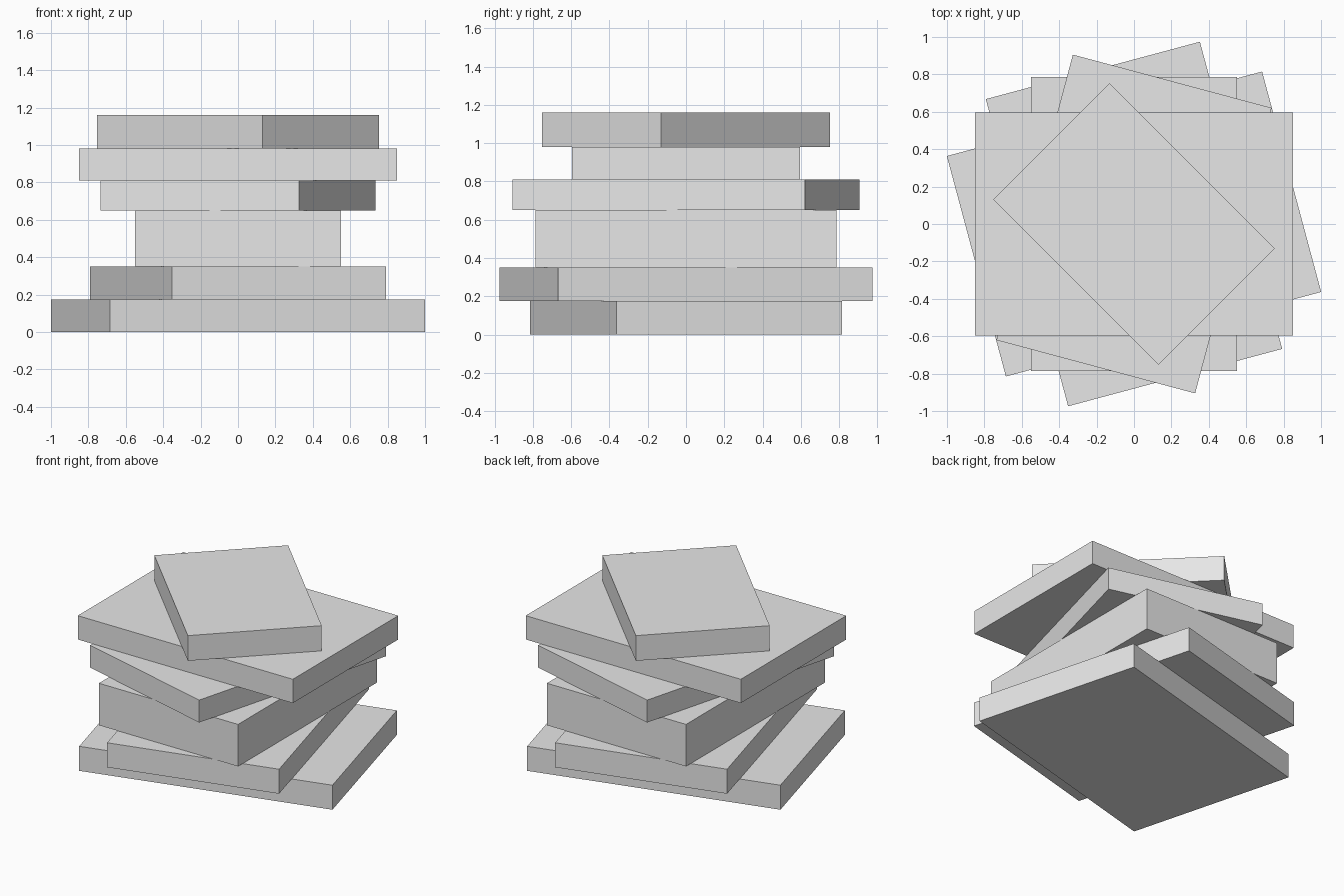
import bpy
import math

cube = bpy.data.objects.get("Cube")
if cube:
    bpy.data.objects.remove(cube, do_unlink=True)

# One plain grey for the whole stack
grey = bpy.data.materials.new("light_grey")
grey.use_nodes = True
colour = (0.8, 0.8, 0.8, 1)
grey.diffuse_color = colour
grey.node_tree.nodes["Principled BSDF"].inputs["Base Color"].default_value = colour


def slab(name, width, depth, bottom, top, turn):
    """Flat box centred on the stack's axis, turned about z by degrees."""
    bpy.ops.mesh.primitive_cube_add(size=1, location=(0, 0, (bottom + top) / 2))
    obj = bpy.context.object
    obj.name = name
    obj.scale = (width, depth, top - bottom)
    obj.rotation_euler.z = math.radians(turn)
    obj.data.materials.append(grey)


# Twisted stack, from the ground up
slab("base_slab", 1.745, 1.22, 0, 0.175, 15)
slab("second_slab", 1.185, 1.70, 0.175, 0.35, 15)
slab("thick_block", 1.10, 1.57, 0.35, 0.65, 0)
slab("fourth_slab", 1.10, 1.58, 0.65, 0.81, -15)
slab("fifth_slab", 1.70, 1.19, 0.81, 0.98, 0)
slab("top_slab", 1.25, 0.88, 0.98, 1.16, -45)
